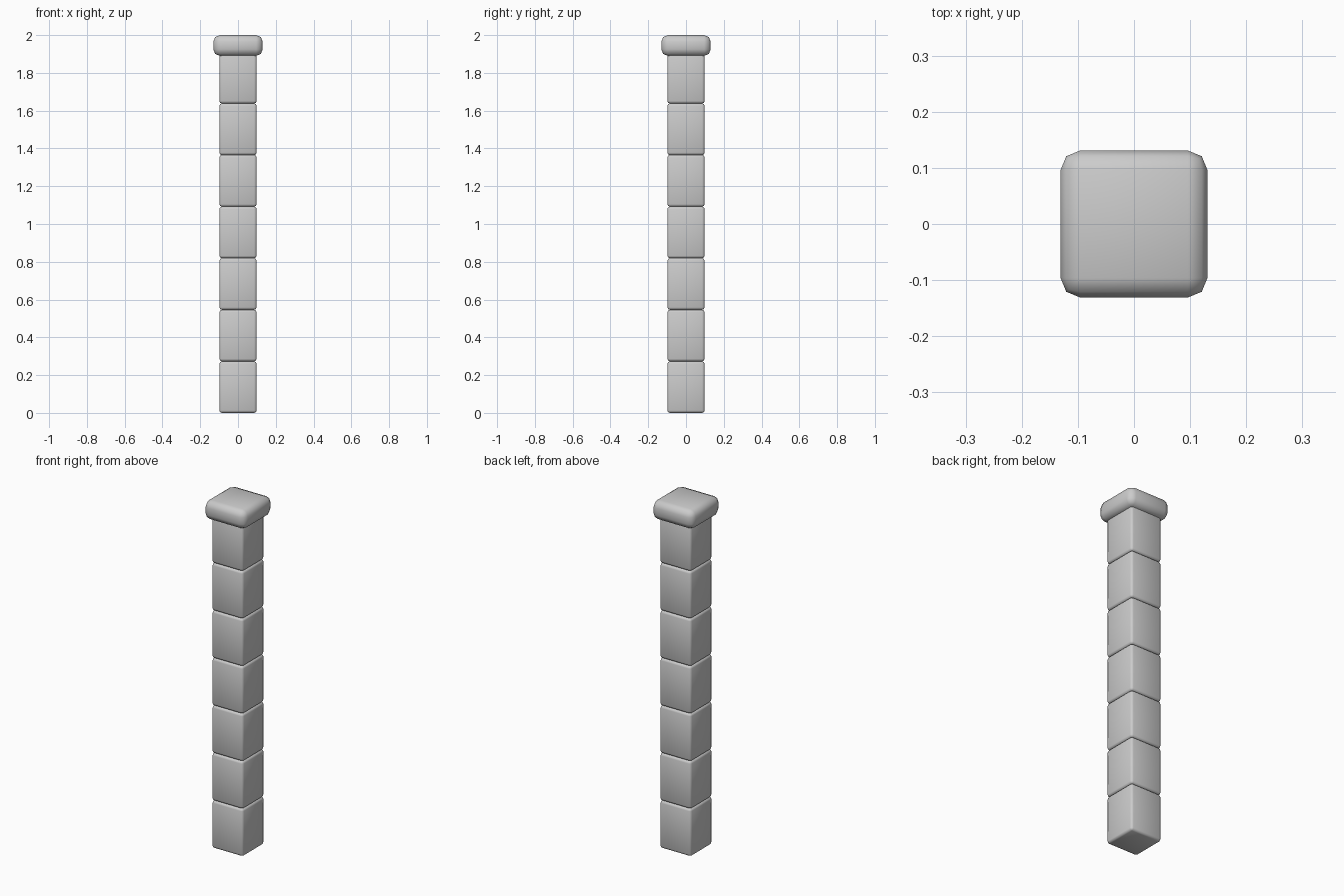
import bpy
import bmesh

if "Cube" in bpy.data.objects:
    bpy.data.objects.remove(bpy.data.objects["Cube"], do_unlink=True)

GREY = (0.6, 0.6, 0.6, 1.0)
stone = bpy.data.materials.new("grey stone")
stone.use_nodes = True
stone.diffuse_color = GREY
stone.node_tree.nodes["Principled BSDF"].inputs["Base Color"].default_value = GREY


def rounded_block(name, width, bottom, top, radius):
    """Square block with softly rounded edges."""
    mesh = bpy.data.meshes.new(name)
    bm = bmesh.new()
    bmesh.ops.create_cube(bm, size=1)
    bmesh.ops.scale(bm, vec=(width, width, top - bottom), verts=bm.verts)
    bmesh.ops.bevel(bm, geom=bm.edges[:], offset=radius, segments=2,
                    profile=0.5, affect='EDGES')
    for face in bm.faces:
        face.smooth = True
    bm.to_mesh(mesh)
    bm.free()
    mesh.materials.append(stone)
    obj = bpy.data.objects.new(name, mesh)
    obj.location.z = (bottom + top) / 2
    bpy.context.collection.objects.link(obj)
    return obj


# Stacked shaft blocks
PITCH = 0.273
for i in range(7):
    rounded_block(f"shaft_block_{i + 1}", 0.197, i * PITCH, (i + 1) * PITCH, 0.013)

# Wider cap on top
rounded_block("cap", 0.262, 1.89, 2.0, 0.035)
